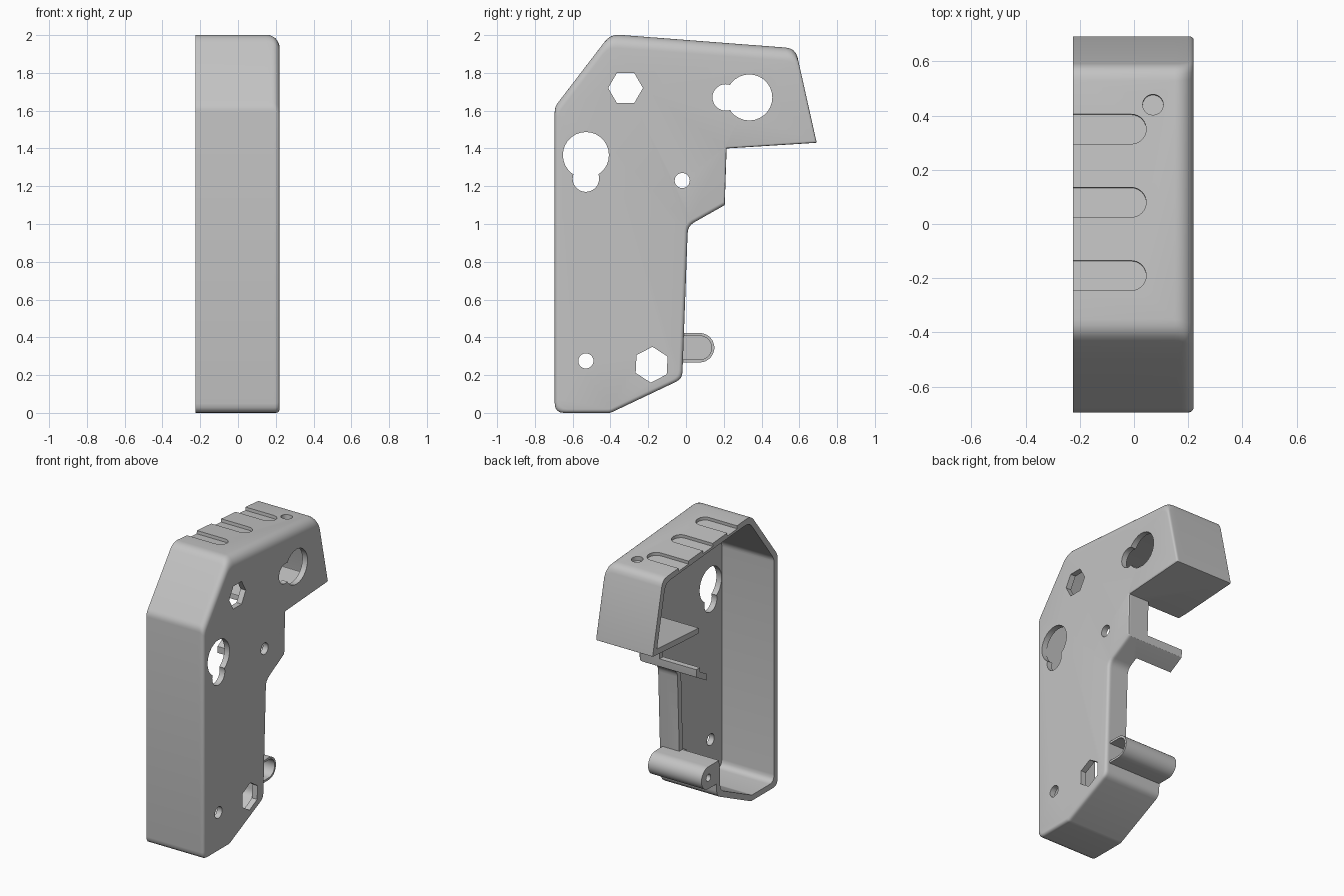
import bpy, bmesh, math
from mathutils import Matrix, Vector

cube = bpy.data.objects.get("Cube")
if cube:
    bpy.data.objects.remove(cube)

grey = bpy.data.materials.new("plain_grey")
grey.use_nodes = True
COLOUR = (0.55, 0.55, 0.55, 1)
grey.diffuse_color = COLOUR
grey.node_tree.nodes["Principled BSDF"].inputs["Base Color"].default_value = COLOUR

LEFT, OPEN, WALL = 0.22, -0.225, 0.04
# Side profile corners: y, z, corner radius, radius of the edge that follows
PROFILE = [(-.695, 0, .05, .02), (-.4, 0, .05, .02), (-.02, .18, .06, .02),
           (.01, .99, .07, .02), (.205, 1.1, .005, .01), (.215, 1.4, .005, .01),
           (.692, 1.43, .005, .012), (.58, 1.93, .07, .07), (-.4, 2.005, .09, .035),
           (-.695, 1.62, .08, .02)]
# Maps a flat outline in (y, z) to a solid along x
SIDE = Matrix(((0, 0, 1, 0), (1, 0, 0, 0), (0, 1, 0, 0), (0, 0, 0, 1)))


def inset_outline(insets, steps=5):
    """Profile with each edge moved inward and the corners rounded."""
    n = len(PROFILE)
    pts = [Vector(p[:2]) for p in PROFILE]
    dirs = [(pts[(i + 1) % n] - pts[i]).normalized() for i in range(n)]
    corners = []
    for i in range(n):
        d0, d1 = dirs[i - 1], dirs[i]
        a = pts[i] + Vector((-d0.y, d0.x)) * insets[i - 1]
        b = pts[i] + Vector((-d1.y, d1.x)) * insets[i]
        corners.append(a + d0 * ((b - a).cross(d1) / d0.cross(d1)))
    result = []
    for i, c in enumerate(corners):
        turn = dirs[i - 1].angle(dirs[i])
        t = PROFILE[i][2] * math.tan(turn / 2)
        start, end = c - dirs[i - 1] * t, c + dirs[i] * t
        for k in range(steps):
            u = k / (steps - 1)
            result.append(start * (1 - u) ** 2 + c * 2 * u * (1 - u) + end * u * u)
    return result


def make_object(name, bm):
    bmesh.ops.recalc_face_normals(bm, faces=bm.faces)
    mesh = bpy.data.meshes.new(name)
    bm.to_mesh(mesh)
    bm.free()
    mesh.materials.append(grey)
    ob = bpy.data.objects.new(name, mesh)
    bpy.context.collection.objects.link(ob)
    return ob


def loft(name, layers):
    """Skin a list of (x, outline) layers and cap both ends."""
    bm = bmesh.new()
    rings = [[bm.verts.new((x, p.x, p.y)) for p in line] for x, line in layers]
    for r0, r1 in zip(rings, rings[1:]):
        for i in range(len(r0)):
            bm.faces.new((r0[i - 1], r0[i], r1[i], r1[i - 1]))
    bm.faces.new(rings[0])
    bm.faces.new(rings[-1])
    return make_object(name, bm)


def prism(name, outline, low, high, matrix=SIDE):
    bm = bmesh.new()
    r0, r1 = [[bm.verts.new(matrix @ Vector((a, b, h))) for a, b in outline]
              for h in (low, high)]
    for i in range(len(r0)):
        bm.faces.new((r0[i - 1], r0[i], r1[i], r1[i - 1]))
    bm.faces.new(r0)
    bm.faces.new(r1)
    return make_object(name, bm)


def ring(a, b, radius, count=28, start=0.0, sweep=2 * math.pi):
    return [(a + radius * math.cos(start + sweep * k / count),
             b + radius * math.sin(start + sweep * k / count)) for k in range(count)]


def rect(a0, a1, b0, b1):
    return [(a0, b0), (a1, b0), (a1, b1), (a0, b1)]


def half_round(a_flat, a, b, radius):
    """Straight strip ending in a half circle towards +a."""
    arc = ring(a, b, radius, 16, -math.pi / 2, math.pi * 16 / 15)
    return [(a_flat, b - radius)] + arc + [(a_flat, b + radius)]


def boolean(target, tool, operation="DIFFERENCE"):
    mod = target.modifiers.new("cut", "BOOLEAN")
    mod.operation, mod.solver, mod.object = operation, "EXACT", tool
    bpy.context.view_layer.objects.active = target
    bpy.ops.object.modifier_apply(modifier=mod.name)
    bpy.data.objects.remove(tool)


def smooth(ob):
    bpy.ops.object.select_all(action="DESELECT")
    ob.select_set(True)
    bpy.context.view_layer.objects.active = ob
    bpy.ops.object.shade_smooth_by_angle(angle=math.radians(32))


# Outer body with rounded rim around the closed side
radii = [p[3] for p in PROFILE]
biggest = max(radii)
layers = [(OPEN, inset_outline([0] * len(PROFILE)))]
heights = [biggest * math.sin(k * math.pi / 16) for k in range(9)]
for h in heights:
    insets = []
    for r in radii:
        rise = max(0, h - (biggest - r))
        insets.append(r - math.sqrt(max(0, r * r - rise * rise)))
    layers.append((LEFT - biggest + h, inset_outline(insets)))
shell = loft("housing_shell", layers)

# Hollow interior, open on one side
inner = inset_outline([WALL] * len(PROFILE))
boolean(shell, loft("cavity", [(OPEN - .05, inner), (LEFT - WALL, inner)]))

# Round, hexagonal and keyhole openings in the side plate
openings = [ring(-.53, .275, .04), ring(-.02, 1.23, .04),
            ring(-.32, 1.72, .092, 6), ring(-.182, .255, .095, 6, math.pi / 2 - .05),
            ring(-.53, 1.365, .122), ring(-.53, 1.24, .07),
            ring(.335, 1.67, .122), ring(.21, 1.67, .07)]
for outline in openings:
    boolean(shell, prism("opening", outline, LEFT - .1, LEFT + .1))

# Gaps in the rear wall, leaving a cross plate between them
for outline in (rect(-.1, .095, .4, 1.1), rect(.1, .26, 1.155, 1.402)):
    boolean(shell, prism("rear_gap", outline, OPEN - .1, .06))

# Shallow grooves and a round dimple in the sloping roof
slope = math.atan2(-.075, .98)
for y in (.35, .08, -.19):
    place = Matrix.Translation((0, y, 2.005 - .0765 * (y + .4))) @ Matrix.Rotation(slope, 4, "X")
    boolean(shell, prism("groove", half_round(-.3, -.01, 0, .055), -.022, .1, place))
place = Matrix.Translation((.07, .44, 1.94)) @ Matrix.Rotation(slope, 4, "X")
boolean(shell, prism("dimple", ring(0, 0, .038), -.03, .1, place))
smooth(shell)

# Rear cross tube with a deep socket at one end and a small hole at the other
tube = prism("rear_tube", half_round(-.045, .072, .345, .078), OPEN, .19)
boolean(tube, prism("socket", half_round(-.03, .072, .345, .063), -.05, .3))
boolean(tube, prism("pin_hole", ring(.072, .345, .025, 16), OPEN - .1, OPEN + .1))
smooth(tube)
